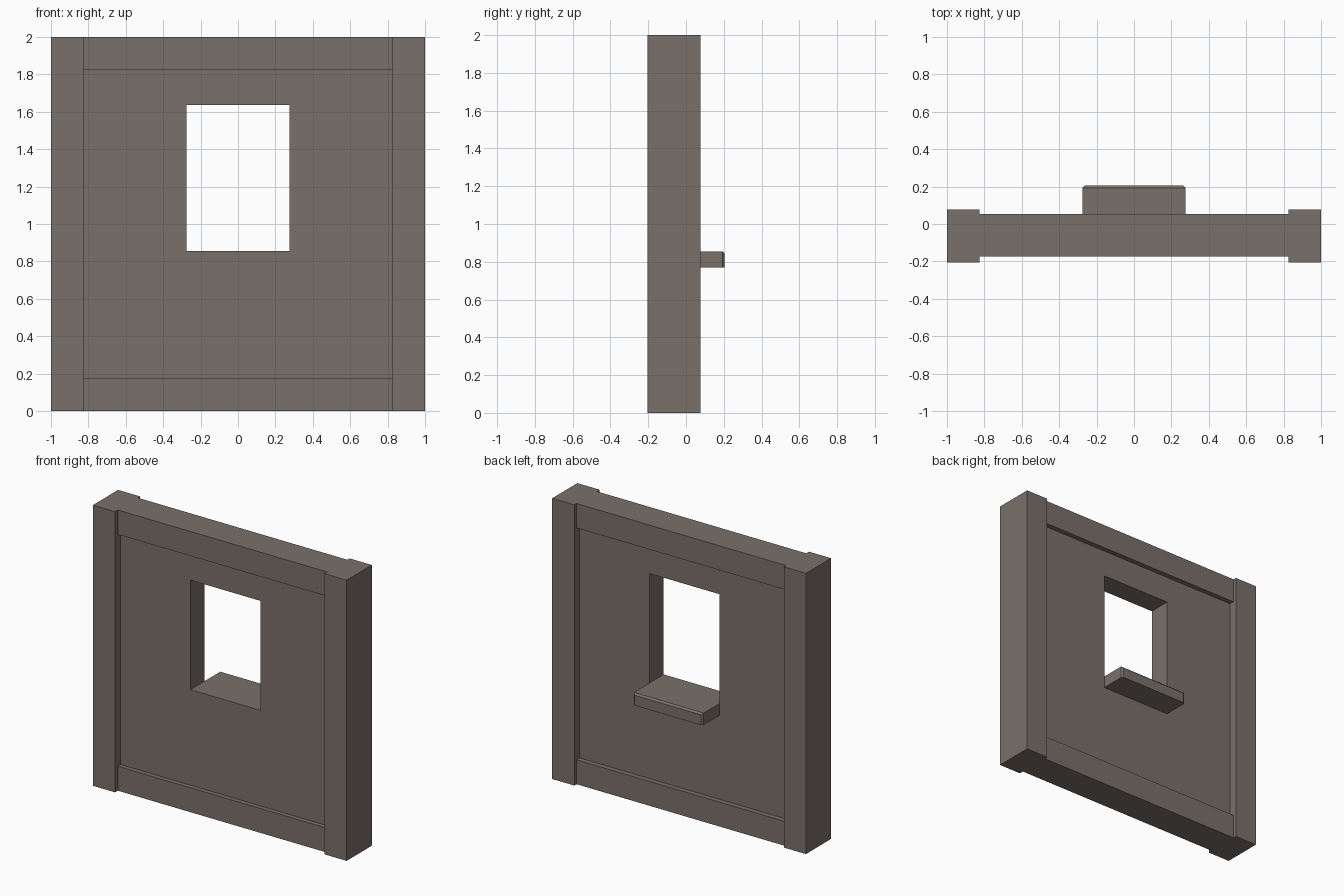
import bpy, bmesh

if "Cube" in bpy.data.objects:
    bpy.data.objects.remove(bpy.data.objects["Cube"])

stone = bpy.data.materials.new("warm_grey_stone")
stone.diffuse_color = (0.195, 0.162, 0.144, 1)
stone.use_nodes = True
stone.node_tree.nodes["Principled BSDF"].inputs["Base Color"].default_value = stone.diffuse_color


def finish(name, bm):
    bmesh.ops.recalc_face_normals(bm, faces=bm.faces[:])
    me = bpy.data.meshes.new(name)
    bm.to_mesh(me)
    bm.free()
    me.materials.append(stone)
    ob = bpy.data.objects.new(name, me)
    bpy.context.collection.objects.link(ob)
    return ob


def box_mesh(x0, x1, y0, y1, z0, z1):
    bm = bmesh.new()
    bmesh.ops.create_cube(bm, size=1)
    for v in bm.verts:
        v.co = (x1 if v.co.x > 0 else x0,
                y1 if v.co.y > 0 else y0,
                z1 if v.co.z > 0 else z0)
    return bm


POST_X, WIN_X = 0.826, 0.275
WIN_Z0, WIN_Z1 = 0.855, 1.635
BEAM = 0.174
PANEL_Y0, PANEL_Y1 = -0.142, 0.018

# Corner posts, the deepest parts
for side, x0, x1 in (("left", -1, -POST_X), ("right", POST_X, 1)):
    finish(side + "_post", box_mesh(x0, x1, -0.205, 0.078, 0, 2))

# Bottom and top beams between the posts
for place, z0, z1 in (("bottom", 0, BEAM), ("top", 2 - BEAM, 2)):
    finish(place + "_beam", box_mesh(-POST_X, POST_X, -0.174, 0.053, z0, z1))

# Recessed wall panel with a window opening: four rings joined into a frame
bm = bmesh.new()


def ring(x, z0, z1, y):
    return [bm.verts.new((px, y, pz)) for px, pz in
            ((-x, z0), (x, z0), (x, z1), (-x, z1))]


rings = [ring(POST_X, BEAM, 2 - BEAM, PANEL_Y0), ring(WIN_X, WIN_Z0, WIN_Z1, PANEL_Y0),
         ring(WIN_X, WIN_Z0, WIN_Z1, PANEL_Y1), ring(POST_X, BEAM, 2 - BEAM, PANEL_Y1)]
for r in range(4):
    a, b = rings[r], rings[(r + 1) % 4]
    for i in range(4):
        j = (i + 1) % 4
        bm.faces.new((a[i], a[j], b[j], b[i]))
finish("wall_panel", bm)

# Window sill on the back, chamfered on its outer top and side edges
SILL_Y, SILL_Z = 0.205, 0.77
bm = box_mesh(-WIN_X, WIN_X, PANEL_Y1, SILL_Y, SILL_Z, WIN_Z0)
outer = [e for e in bm.edges
         if all(v.co.y > SILL_Y - 0.001 for v in e.verts)
         and any(v.co.z > SILL_Z + 0.001 for v in e.verts)]
bmesh.ops.bevel(bm, geom=outer, offset=0.012, segments=1, affect='EDGES')
finish("window_sill", bm)
